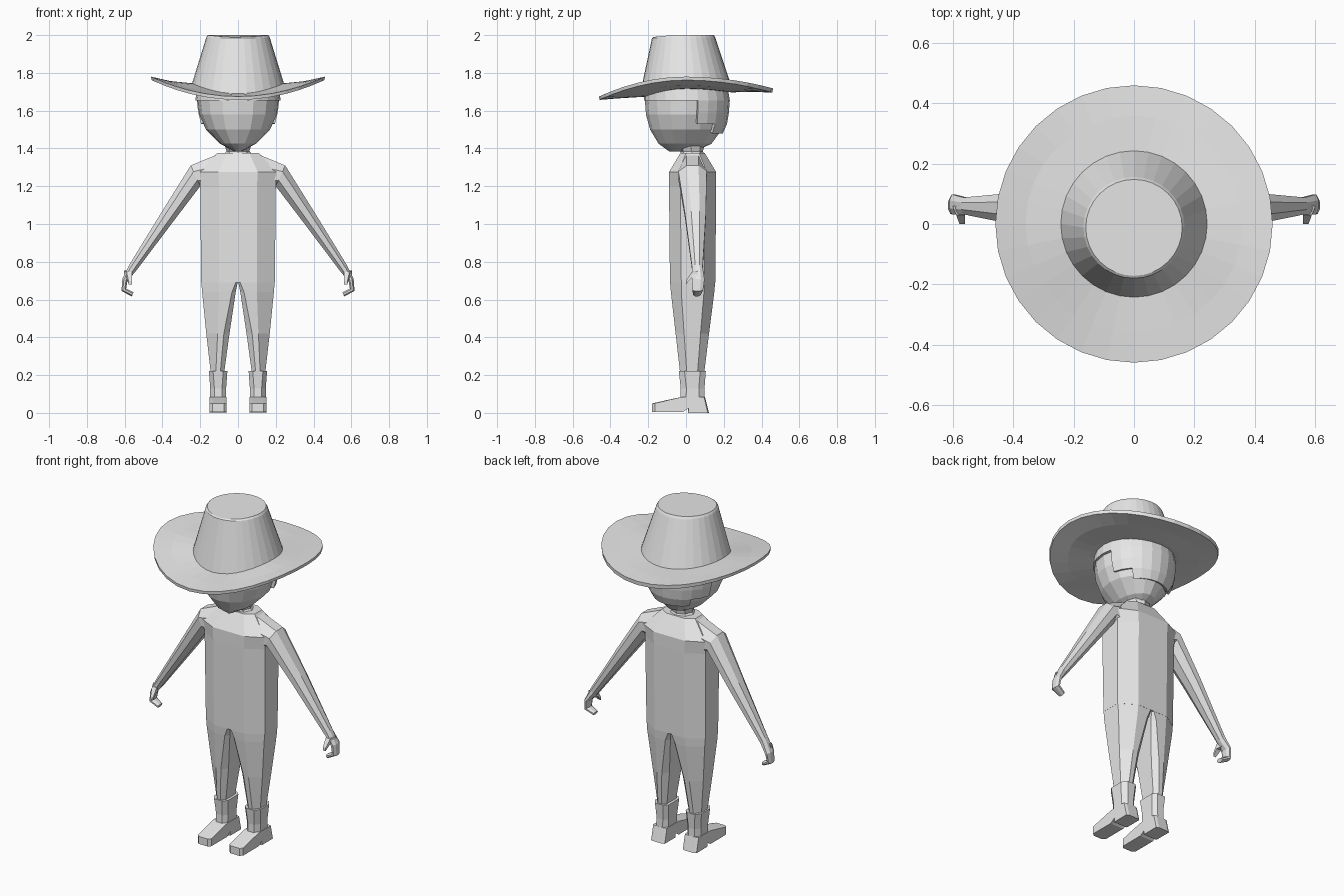
import bpy, bmesh, math

if "Cube" in bpy.data.objects:
    bpy.data.objects.remove(bpy.data.objects["Cube"])

grey = bpy.data.materials.new("plain_grey")
grey.diffuse_color = (0.8, 0.8, 0.8, 1)
grey.use_nodes = True
grey.node_tree.nodes["Principled BSDF"].inputs["Base Color"].default_value = grey.diffuse_color


def finish(name, bm):
    bmesh.ops.recalc_face_normals(bm, faces=bm.faces)
    me = bpy.data.meshes.new(name)
    bm.to_mesh(me)
    bm.free()
    ob = bpy.data.objects.new(name, me)
    bpy.context.collection.objects.link(ob)
    me.materials.append(grey)
    return ob


def loft(name, rings, caps=True, mirror=False, keep=None):
    """Skin a list of equal-length point rings; keep filters faces by centre."""
    bm = bmesh.new()
    vs = [[bm.verts.new(p) for p in r] for r in rings]
    n = len(rings[0])
    for a, b in zip(vs, vs[1:]):
        for i in range(n):
            j = (i + 1) % n
            bm.faces.new((a[i], a[j], b[j], b[i]))
    if caps:
        bm.faces.new(vs[0][::-1])
        bm.faces.new(vs[-1])
    if keep:
        bad = [f for f in bm.faces if not keep(f.calc_center_median())]
        bmesh.ops.delete(bm, geom=bad, context='FACES')
    ob = finish(name, bm)
    if mirror:
        ob.modifiers.new("mirror", 'MIRROR').use_mirror_merge = False
    return ob


def ring(z, x0, x1, y0, y1, co, ci, cy):
    """Chamfered rectangle: co / ci are outer (x1) and inner (x0) x cuts."""
    k = min(cy, ci)
    return [(x0 + ci, y0, z), (x1 - co, y0, z), (x1, y0 + cy, z), (x1, y1 - cy, z),
            (x1 - co, y1, z), (x0 + ci, y1, z), (x0, y1 - k, z), (x0, y0 + k, z)]


def oval(z, rx, ry, cy=0, n=16):
    return [(rx * math.cos(2 * math.pi * i / n), cy + ry * math.sin(2 * math.pi * i / n), z)
            for i in range(n)]


# Torso and neck
loft("torso", [ring(0.69, -.195, .195, -.085, .155, .095, .095, .06),
               ring(1.20, -.20, .20, -.09, .16, .10, .10, .06),
               ring(1.275, -.205, .205, -.09, .16, .10, .10, .05),
               ring(1.375, -.11, .11, -.03, .10, .05, .05, .03)])
loft("neck", [oval(1.36, .085, .065, .035, 8), oval(1.385, .06, .06, .03, 8),
              oval(1.43, .075, .08, .02, 8)])

# Legs
loft("leg", [ring(.70, 0, .195, -.085, .155, .095, .008, .06),
             ring(.64, .012, .19, -.08, .15, .09, .02, .055),
             ring(.42, .045, .168, -.055, .122, .06, .03, .045),
             ring(.20, .075, .143, -.03, .095, .025, .02, .035)], mirror=True)

# Boots: shaft, then foot extruded from a side profile
loft("boot_shaft", [ring(z, .105 - w, .105 + w, y0, y1, .022, .022, .03)
                    for z, w, y0, y1 in ((.06, .042, -.03, .10), (.13, .042, -.028, .098),
                                         (.222, .049, -.038, .105))], mirror=True)
foot = [(-.18, .005), (-.18, .05), (-.10, .068), (-.02, .085), (.10, .085), (.122, 0),
        (.01, 0), (.012, .025), (-.02, .005)]
loft("boot_foot", [[(x, .03 + (y - .03) * s, z) for y, z in foot]
                   for x, s in ((.06, .93), (.075, 1), (.135, 1), (.15, .93))], mirror=True)

# Arm and curled hand: top point, bottom point, y centre and half depth
arm = [((.10, 1.372), (.12, 1.15), .035, .075), ((.25, 1.31), (.20, 1.20), .035, .075),
       ((.40, 1.07), (.345, 1.01), .05, .055), ((.575, .785), (.545, .745), .06, .028),
       ((.612, .71), (.585, .70), .065, .033), ((.617, .645), (.592, .658), .062, .028),
       ((.562, .617), (.553, .638), .058, .02)]
rings = []
for (tx, tz), (bx, bz), cy, d in arm:
    pts = []
    for i in range(8):
        a = math.pi / 8 + i * math.pi / 4
        t = .5 + .541 * math.sin(a)
        pts.append((bx + (tx - bx) * t, cy + d * 1.082 * math.cos(a), bz + (tz - bz) * t))
    rings.append(pts)
loft("arm", rings, mirror=True)
loft("thumb", [[(x + dx * w, y, z + dz * w) for dx, dz in ((-1, -1), (1, -1), (1, 1), (-1, 1))]
               for x, y, z, w in ((.585, .06, .735, .018), (.575, .03, .73, .015),
                                  (.57, .0, .69, .009))], mirror=True)

# Head
head = [(1.385, .02, .07, -.02), (1.425, .095, .14, -.005), (1.50, .17, .19, 0),
        (1.58, .205, .212, 0), (1.66, .215, .218, 0), (1.78, .19, .20, 0)]
loft("head", [oval(*h) for h in head])

# Hair shell: covers the back and a band under the hat
hair = [oval(1.48, .172, .19, .005, 24), oval(1.53, .202, .212, .005, 24),
        oval(1.59, .218, .222, .005, 24), oval(1.655, .226, .227, .005, 24),
        oval(1.74, .212, .218, 0, 24)]
hair_ob = loft("hair", hair, caps=False,
               keep=lambda c: c.z > 1.66 or c.y > (.14 if c.z < 1.53 else .07))
mod = hair_ob.modifiers.new("thickness", 'SOLIDIFY')
mod.thickness, mod.offset = .018, -1


# Hat: sides of the brim curl up, front dips lowest
def hat_ring(r, side, front, back, cy=0, n=32):
    pts = []
    for i in range(n):
        a = 2 * math.pi * i / n
        c, s = math.cos(a), math.sin(a)
        z = side * c * c + (front if s < 0 else back) * s * s
        pts.append((r * c, cy + r * s, z))
    return pts


loft("hat", [hat_ring(.19, 1.715, 1.675, 1.70), hat_ring(.245, 1.718, 1.672, 1.697),
             hat_ring(.36, 1.733, 1.665, 1.70), hat_ring(.458, 1.762, 1.657, 1.695),
             hat_ring(.46, 1.78, 1.675, 1.718), hat_ring(.36, 1.757, 1.683, 1.722),
             hat_ring(.243, 1.745, 1.69, 1.722),
             hat_ring(.168, 1.988, 1.985, 1.985, -.012),
             hat_ring(.160, 2.0, 1.99, 2.0, -.012)])
